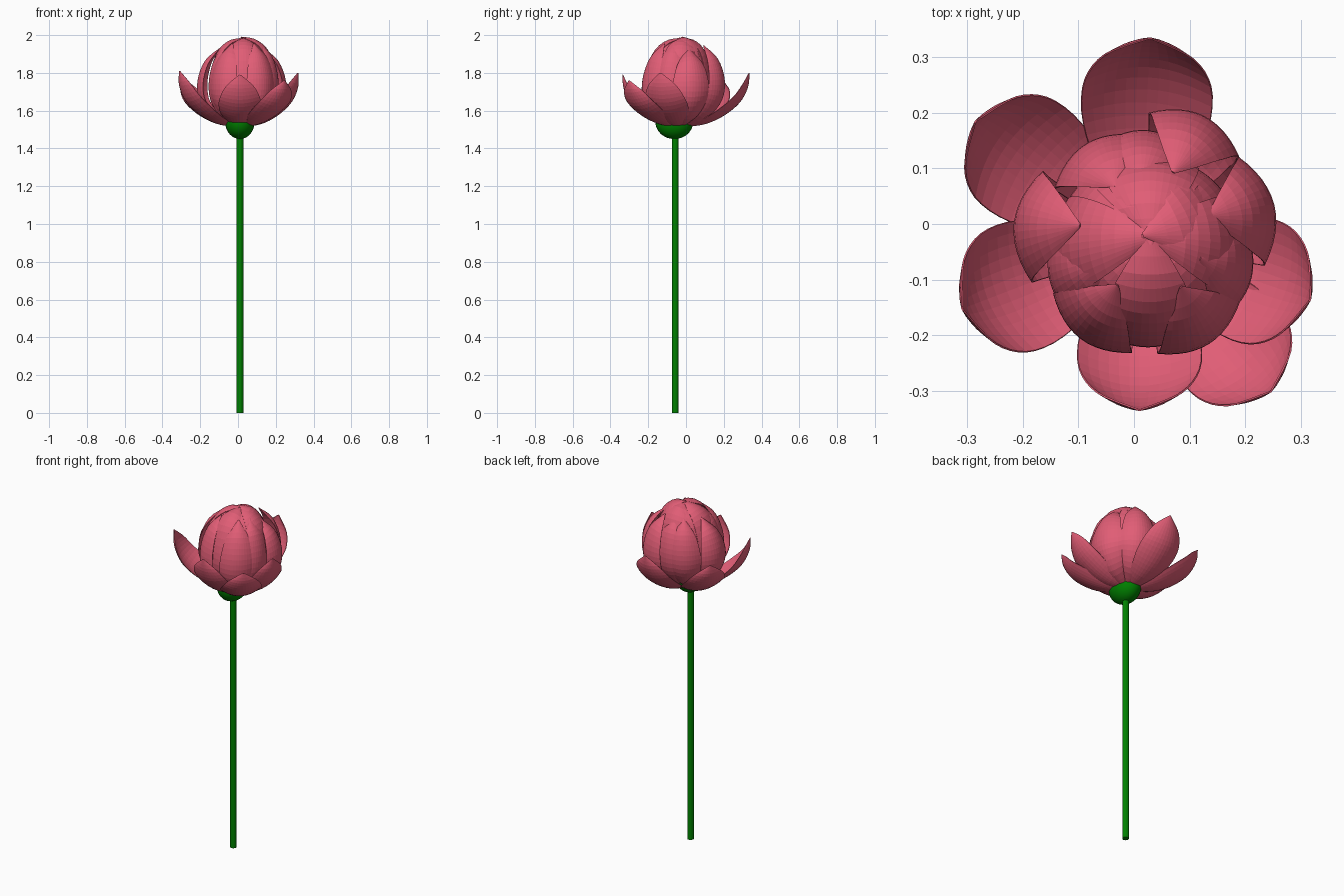
import bpy, bmesh, math
from mathutils import Vector

cube = bpy.data.objects.get("Cube")
if cube:
    bpy.data.objects.remove(cube, do_unlink=True)


def material(name, rgb):
    m = bpy.data.materials.new(name)
    m.use_nodes = True
    m.diffuse_color = (*rgb, 1)
    m.node_tree.nodes["Principled BSDF"].inputs["Base Color"].default_value = (*rgb, 1)
    return m


PINK = material("petal pink", (0.75, 0.11, 0.18))
GREEN = material("stem green", (0.0, 0.22, 0.0))


def finish(name, bm, mat):
    mesh = bpy.data.meshes.new(name)
    bm.to_mesh(mesh)
    bm.free()
    mesh.materials.append(mat)
    ob = bpy.data.objects.new(name, mesh)
    bpy.context.collection.objects.link(ob)
    return ob


def spline(points, t):
    """Smooth curve through the points, t from 0 to 1."""
    p = [Vector(q) for q in points]
    n = len(p) - 1
    i = min(int(t * n), n - 1)
    s = t * n - i
    a, b, c, d = p[max(i - 1, 0)], p[i], p[i + 1], p[min(i + 2, n)]
    return b + (c - a) * s / 2 + (a * 2 - b * 5 + c * 4 - d) * s**2 / 2 + (b * 3 - a - c * 3 + d) * s**3 / 2


# Petal outline: half width along the length
OUTLINE = [(0.25, 0), (0.6, 0), (0.88, 0), (1, 0), (0.9, 0), (0.6, 0), (0.03, 0)]
ROWS, COLS = 20, 12


def petal(name, center, lean, azimuth, reach, z0, z1, half_width, profile, cup):
    """Cupped sheet swept along a profile of (reach, height) fractions."""
    bm = bmesh.new()
    az = math.radians(azimuth)
    out = Vector((math.cos(az), math.sin(az), 0))
    side = Vector((-out.y, out.x, 0))
    path = [(r * reach, z0 + (z1 - z0) * h) for r, h in profile]
    grid = []
    for i in range(ROWS + 1):
        t = i / ROWS
        p = spline(path, t)
        tan = (spline(path, min(t + 0.02, 1)) - spline(path, max(t - 0.02, 0))).normalized()
        normal = out * -tan.y + Vector((0, 0, tan.x))
        w = half_width * spline(OUTLINE, t).x
        mid = Vector((center[0] + lean[0] * t, center[1] + lean[1] * t, p.y)) + out * p.x
        row = []
        for j in range(COLS + 1):
            u = 2 * j / COLS - 1
            row.append(bm.verts.new(mid + side * w * u + normal * cup * w * u * u))
        grid.append(row)
    for a, b in zip(grid, grid[1:]):
        for j in range(COLS):
            bm.faces.new((a[j], a[j + 1], b[j + 1], b[j]))
    ob = finish(name, bm, PINK)
    mod = ob.modifiers.new("thickness", "SOLIDIFY")
    mod.thickness = 0.003
    mod.offset = 0


# Stem
bm = bmesh.new()
bmesh.ops.create_cone(bm, cap_ends=True, segments=16, radius1=0.018, radius2=0.018, depth=1.5)
bmesh.ops.translate(bm, verts=bm.verts, vec=(0.01, -0.057, 0.75))
finish("stem", bm, GREEN)

# Green cup under the flower
bm = bmesh.new()
bmesh.ops.create_uvsphere(bm, u_segments=24, v_segments=16, radius=1)
bmesh.ops.bisect_plane(bm, geom=bm.verts[:] + bm.edges[:] + bm.faces[:],
                       plane_co=(0, 0, 0.1), plane_no=(0, 0, 1), clear_outer=True)
bmesh.ops.holes_fill(bm, edges=[e for e in bm.edges if e.is_boundary])
for v in bm.verts:
    v.co = (0.01 + v.co.x * 0.078, -0.062 + v.co.y * 0.1, 1.54 + v.co.z * 0.09)
calyx = finish("calyx", bm, GREEN)
for poly in calyx.data.polygons:
    poly.use_smooth = abs(poly.normal.z) < 0.99

OPEN = [(0.06, 0), (0.35, 0.05), (0.62, 0.2), (0.86, 0.45), (0.98, 0.74), (1, 1)]
CLOSED = [(0.12, 0), (0.62, 0.1), (0.96, 0.32), (1, 0.56), (0.8, 0.83), (0.42, 0.97), (-0.1, 1)]
RING = [(0.12, 0), (0.62, 0.1), (0.95, 0.32), (1, 0.58), (0.83, 0.84), (0.5, 1)]

# Open outer petals: azimuth, reach, tip height, half width
outer = [(87, 0.365, 1.80, 0.118), (144, 0.365, 1.77, 0.115), (201, 0.342, 1.81, 0.118),
         (270, 0.305, 1.79, 0.112), (311, 0.36, 1.76, 0.11), (341, 0.325, 1.80, 0.115)]
for k, (az, reach, top, w) in enumerate(outer):
    petal(f"outer_petal_{k + 1}", (0.01, -0.03), (0, 0), az, reach, 1.515, top, w, OPEN, 0.35)

# Upright petals around the back and sides: azimuth, reach, tip height, half width
ring = [(-28, 0.2, 1.90, 0.085), (14, 0.238, 1.93, 0.1), (64, 0.24, 1.945, 0.09),
        (92, 0.19, 1.93, 0.085), (122, 0.195, 1.93, 0.09), (174, 0.232, 1.93, 0.1)]
for k, (az, reach, top, w) in enumerate(ring):
    petal(f"ring_petal_{k + 1}", (0.018, -0.035), (0, 0.02), az, reach, 1.515, top, w, RING, 0.42)

# Petals hugging the front of the bud
for k, (az, reach) in enumerate([(204, 0.185), (233, 0.2), (270, 0.168), (303, 0.2), (340, 0.19)]):
    petal(f"front_petal_{k + 1}", (0.022, -0.06), (0.008, 0.03), az, reach, 1.515,
          1.955, 0.088, RING, 0.4)

# Closed bud, two nested layers
for k in range(8):
    petal(f"bud_petal_{k + 1}", (0.022, -0.065), (0.008, 0.045), k * 45, 0.172 - 0.006 * (k % 2),
          1.53, 1.985 - 0.015 * (k % 2), 0.09, CLOSED, 0.34)
for k in range(5):
    petal(f"inner_petal_{k + 1}", (0.022, -0.06), (0.008, 0.045), k * 72 + 20, 0.15,
          1.54, 1.99 - 0.006 * k, 0.1, CLOSED, 0.32)
